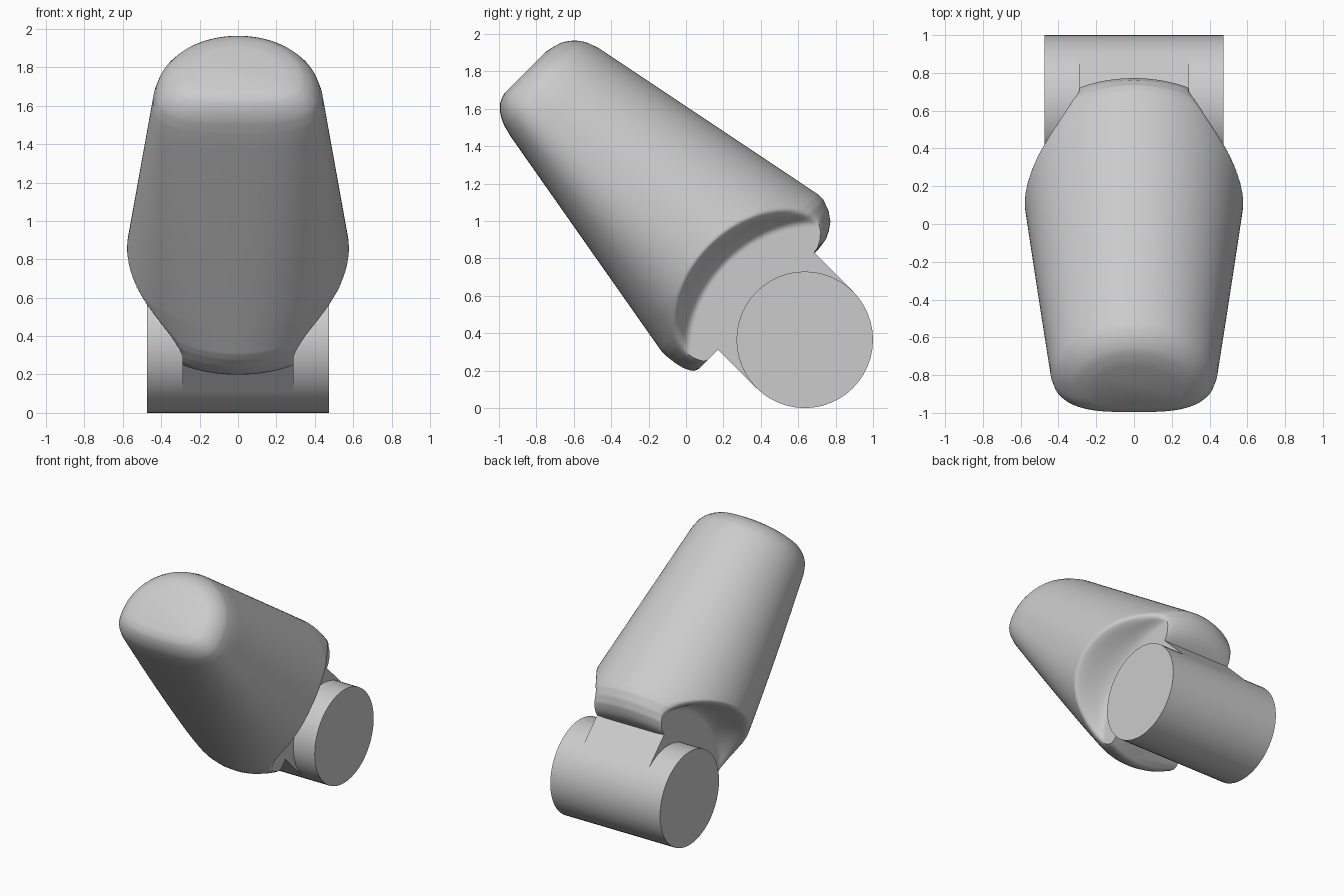
import bpy, bmesh, math
from mathutils import Matrix, Vector

cube = bpy.data.objects.get("Cube")
if cube:
    bpy.data.objects.remove(cube, do_unlink=True)

grey = bpy.data.materials.new("light grey")
grey.use_nodes = True
grey.diffuse_color = (0.6, 0.6, 0.6, 1)
grey.node_tree.nodes["Principled BSDF"].inputs["Base Color"].default_value = (0.6, 0.6, 0.6, 1)

# Tilted frame: local x is width, local z runs from the pin up the limb
PLACE = Matrix.Translation((0, 0.635, 0.365)) @ Matrix.Rotation(math.radians(45), 4, 'X')
PIN_R, PIN_W, TONGUE_W = 0.365, 0.475, 0.29


def finish(name, bm, angle=40):
    bmesh.ops.recalc_face_normals(bm, faces=bm.faces)
    mesh = bpy.data.meshes.new(name)
    bm.to_mesh(mesh)
    bm.free()
    mesh.transform(PLACE)
    mesh.materials.append(grey)
    obj = bpy.data.objects.new(name, mesh)
    bpy.context.collection.objects.link(obj)
    bpy.ops.object.select_all(action='DESELECT')
    obj.select_set(True)
    bpy.context.view_layer.objects.active = obj
    bpy.ops.object.shade_smooth_by_angle(angle=math.radians(angle))


def interp(points, u):
    for (a, fa), (b, fb) in zip(points, points[1:]):
        if u <= b:
            return fa + (fb - fa) * (u - a) / (b - a)
    return points[-1][1]


# Hinge pin
bm = bmesh.new()
bmesh.ops.create_cone(bm, cap_ends=True, segments=48, radius1=PIN_R, radius2=PIN_R,
                      depth=2 * PIN_W, matrix=Matrix.Rotation(math.pi / 2, 4, 'Y'))
finish("hinge_pin", bm)

# Flat tongue joining pin and body
bm = bmesh.new()
bmesh.ops.create_cube(bm, size=1, matrix=Matrix.Translation((0, 0, 0.4))
                      @ Matrix.Diagonal((2 * TONGUE_W, 2 * PIN_R, 0.8, 1)))
finish("tongue", bm)

# Tapered body: rounded sections, pinched around the pin by a filleted arc
LIP = [(0.29, 0.15), (0.3, 0.1), (0.32, 0.07), (0.35, 0.04), (0.4, 0.015), (0.46, 0), (2.2, 0)]
END = [(0, 0), (1.88, 0), (1.95, 0.01), (1.99, 0.03), (2.02, 0.055),
       (2.045, 0.09), (2.06, 0.14), (2.068, 0.18)]


def pinch(x, u, v):
    """Soft minimum of the section width and a wall rising from the tongue side."""
    d = max(math.hypot(u, 0.9 * v) - 0.58, 0)
    wall = TONGUE_W + 20 * d * d
    k = min(0.12, 1.5 * d) + 0.001
    h = max(k - abs(x - wall), 0) / k
    return min(x, wall) - h * h * k / 4


def section(u, sides=160):
    lip, end, run = interp(LIP, u), interp(END, u), max(u - 0.5, 0)
    blend = min(run / 1.4, 1)
    middle = -0.1 * blend
    half_x = 0.585 - 0.117 * max(u - 0.66, 0) - end
    top = 0.6 - 0.2 * run - 1.4 * lip - end - middle
    bottom = 0.585 - 0.175 * run - 0.5 * lip - 0.6 * end + middle
    ring = []
    for i in range(sides):
        a = 2 * math.pi * (i + 0.5) / sides
        c, s = math.cos(a), math.sin(a)
        # the underside grows flatter toward the far end
        e = 2 / (2 + blend) if s < 0 else 1
        x = half_x * abs(c) ** e
        v = middle + (top * s if s > 0 else -bottom * abs(s) ** e)
        ring.append(Vector((math.copysign(pinch(x, u, v), c), v, u)))
    return ring


levels = [0.29 + 0.01 * i for i in range(64)]
levels += [0.95 + 0.093 * i for i in range(10)]
levels += [1.88 + 0.0188 * i for i in range(8)]
levels += [2.025, 2.035, 2.045, 2.053, 2.06, 2.068]
bm = bmesh.new()
rings = [[bm.verts.new(p) for p in section(u)] for u in levels]
for low, high in zip(rings, rings[1:]):
    for i in range(len(low)):
        j = (i + 1) % len(low)
        bm.faces.new((low[i], low[j], high[j], high[i]))
bm.faces.new(rings[0])
bm.faces.new(rings[-1])
finish("tapered_body", bm, 50)
